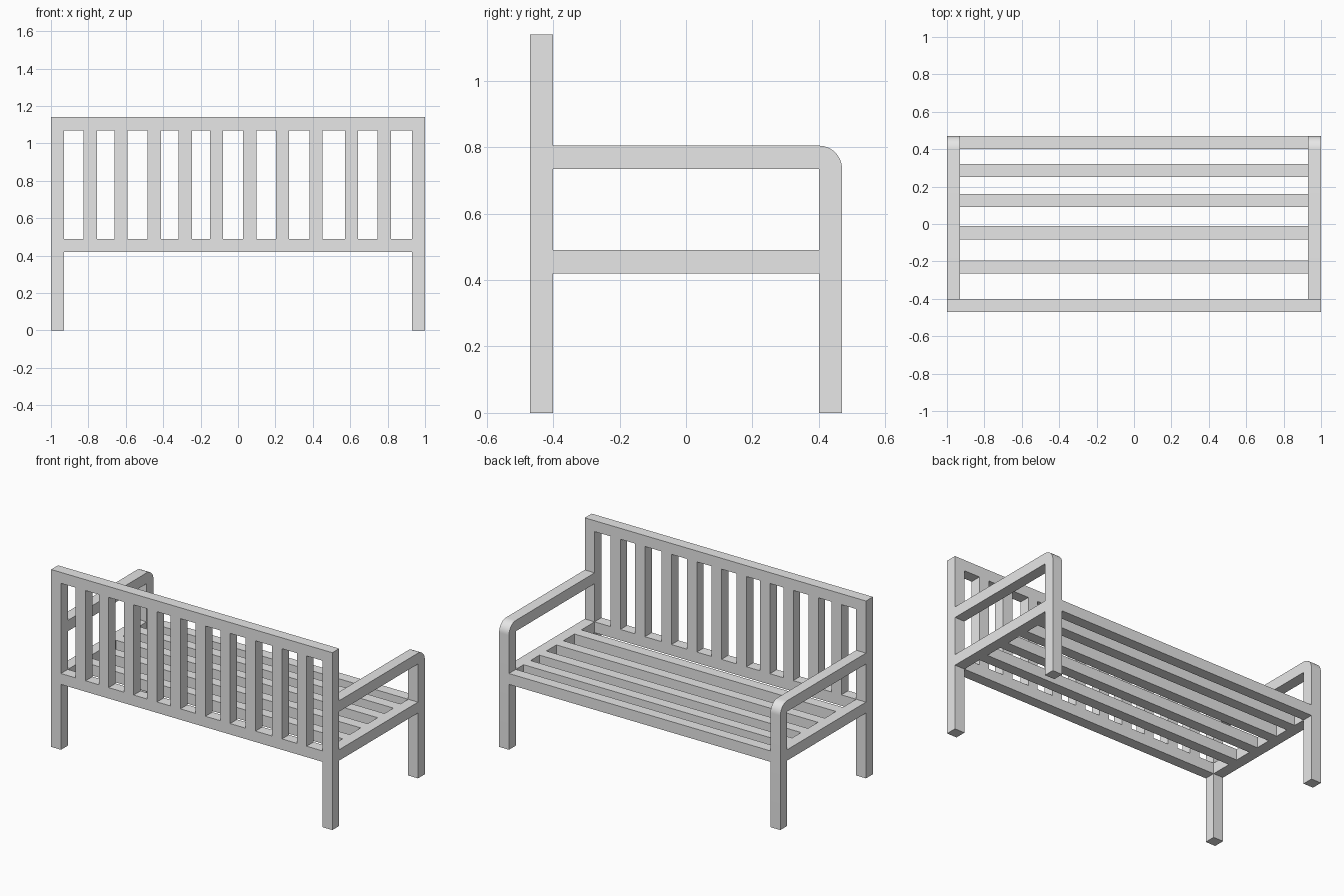
import bpy
import bmesh
from math import sin, cos, pi
from mathutils import Vector

cube = bpy.data.objects.get("Cube")
if cube:
    bpy.data.objects.remove(cube, do_unlink=True)

# Single painted grey finish
grey = bpy.data.materials.new("light grey")
grey.use_nodes = True
grey.diffuse_color = (0.8, 0.8, 0.8, 1)
grey.node_tree.nodes["Principled BSDF"].inputs["Base Color"].default_value = grey.diffuse_color

T = 0.07             # timber thickness
X, Y = 1.0, 0.47     # outer half width and half depth
XI, YI = X - T, Y - T
SEAT, ARM, TOP = 0.49, 0.805, 1.14   # upper surfaces


def extrude_profile(name, profile, x0, x1, mirrored=False):
    """Extrude a (y, z) outline from x0 to x1, optionally mirrored across x."""
    bm = bmesh.new()
    face = bm.faces.new([bm.verts.new((x0, y, z)) for y, z in profile])
    moved = bmesh.ops.extrude_face_region(bm, geom=[face])["geom"]
    verts = [v for v in moved if isinstance(v, bmesh.types.BMVert)]
    bmesh.ops.translate(bm, verts=verts, vec=Vector((x1 - x0, 0, 0)))
    bmesh.ops.recalc_face_normals(bm, faces=bm.faces)
    mesh = bpy.data.meshes.new(name)
    bm.to_mesh(mesh)
    bm.free()
    mesh.materials.append(grey)
    obj = bpy.data.objects.new(name, mesh)
    bpy.context.collection.objects.link(obj)
    if mirrored:
        obj.modifiers.new("Mirror", "MIRROR")
    return obj


def bar(name, x0, x1, y0, y1, z0, z1, mirrored=False):
    outline = [(y0, z0), (y1, z0), (y1, z1), (y0, z1)]
    return extrude_profile(name, outline, x0, x1, mirrored)


# Side frames: back posts and seat side rails
bar("back_posts", XI, X, -Y, -YI, 0, TOP, True)
bar("seat_side_rails", XI, X, -YI, YI, SEAT - T, SEAT, True)

# Front legs continue into the armrests through a rounded corner
corner = [(YI + T * cos(a), ARM - T + T * sin(a))
          for a in (i * pi / 24 for i in range(13))]
arm = extrude_profile("front_legs_and_armrests",
                      [(-YI, ARM - T), (YI, ARM - T), (YI, 0), (Y, 0)]
                      + corner + [(-YI, ARM)], XI, X, True)
bpy.ops.object.select_all(action="DESELECT")
arm.select_set(True)
bpy.context.view_layer.objects.active = arm
bpy.ops.object.shade_smooth_by_angle()

# Long rails
bar("front_seat_rail", -XI, XI, YI, Y, SEAT - T, SEAT)
bar("back_lower_rail", -XI, XI, -Y, -YI, SEAT - T, SEAT)
bar("back_top_rail", -XI, XI, -Y, -YI, TOP - T, TOP)

# Seat slats
for i, y in enumerate((-0.23, -0.047, 0.125, 0.286)):
    bar(f"seat_slat_{i + 1}", -XI, XI, y - T / 2, y + T / 2, SEAT - T, SEAT)

# Upright back slats
for i, x in enumerate((-0.79, -0.626, -0.448, -0.282, -0.115,
                       0.063, 0.238, 0.418, 0.607, 0.782)):
    bar(f"back_slat_{i + 1}", x - T / 2, x + T / 2, -Y, -YI, SEAT, TOP - T)
